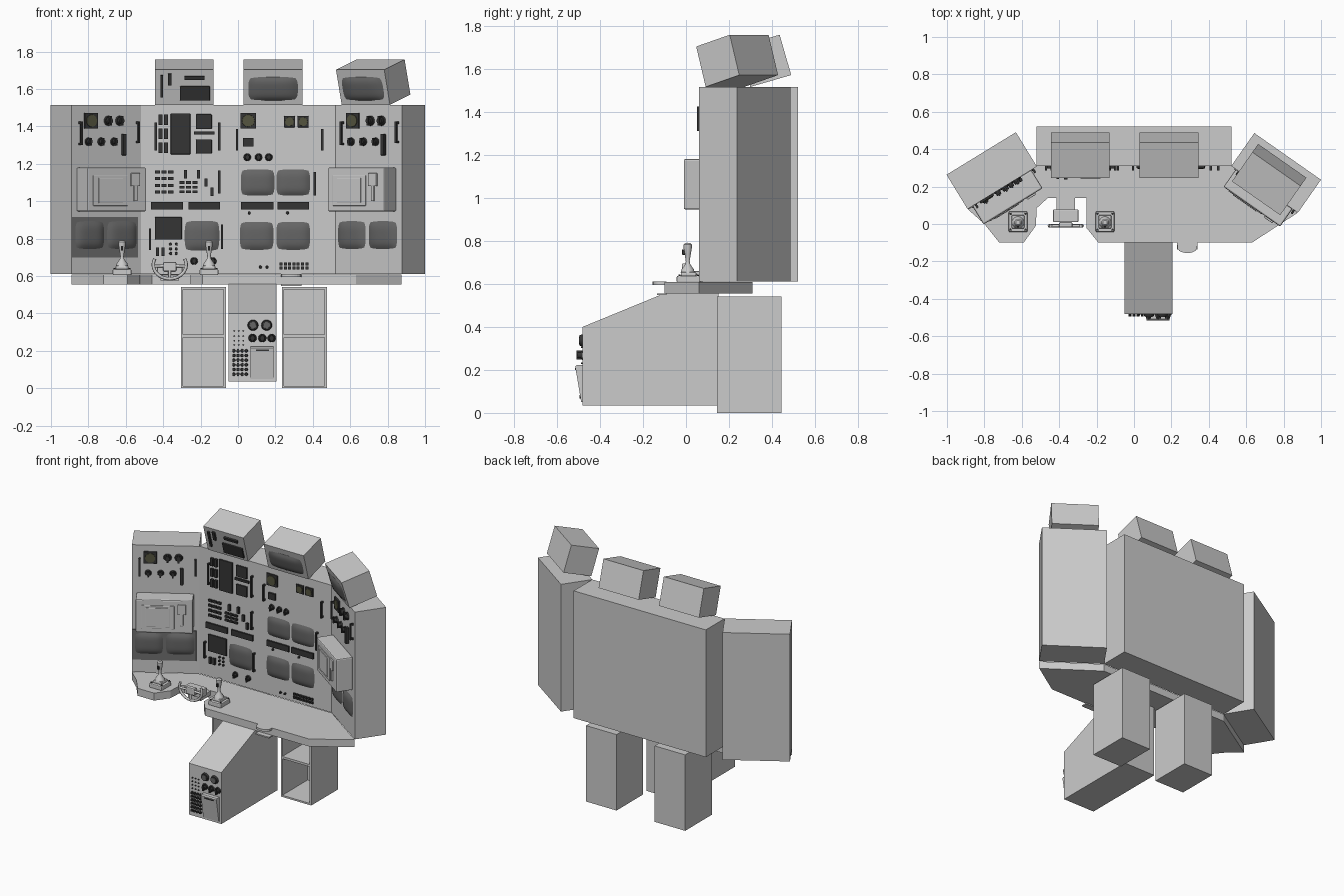
import bpy, bmesh, math
from math import radians, cos, sin, pi
from mathutils import Matrix, Vector

if "Cube" in bpy.data.objects:
    bpy.data.objects.remove(bpy.data.objects["Cube"])


def material(name, r, g, b):
    m = bpy.data.materials.new(name)
    m.diffuse_color = (r, g, b, 1)
    m.use_nodes = True
    m.node_tree.nodes["Principled BSDF"].inputs["Base Color"].default_value = m.diffuse_color
    return m


DARK = material("dark_plastic", .035, .035, .035)
GLASS = material("screen_glass", .13, .13, .13)
OLIVE = material("dial_olive", .09, .09, .05)
SHADE = material("shaded_plate", .16, .16, .16)


def finish(bm, name, mat=None, smooth=False, recalc=True):
    if recalc:
        bmesh.ops.recalc_face_normals(bm, faces=bm.faces)
    me = bpy.data.meshes.new(name)
    bm.to_mesh(me)
    bm.free()
    ob = bpy.data.objects.new(name, me)
    bpy.context.collection.objects.link(ob)
    if mat:
        me.materials.append(mat)
    if smooth:
        me.shade_smooth()
        me.set_sharp_from_angle(angle=radians(35))
    return ob


def frame(x, y, z=0, yaw=0, pitch=0):
    return Matrix.Translation((x, y, z)) @ Matrix.Rotation(radians(yaw), 4, 'Z') @ Matrix.Rotation(radians(pitch), 4, 'X')


def boxes(name, F, rects, d0, d1, mat=None, bevel=0):
    """Rects (u0, u1, z0, z1) on a panel face, reaching from depth d0 out to d1."""
    bm = bmesh.new()
    for u0, u1, z0, z1 in rects:
        M = F @ Matrix.Translation(((u0 + u1) / 2, -(d0 + d1) / 2, (z0 + z1) / 2)) @ Matrix.Diagonal((u1 - u0, d1 - d0, z1 - z0, 1))
        bmesh.ops.create_cube(bm, size=1, matrix=M)
    if bevel:
        bmesh.ops.bevel(bm, geom=bm.edges[:], offset=bevel, segments=2, profile=.5, affect='EDGES')
    return finish(bm, name, mat)


def pads(name, F, centres, w, h, d, mat=DARK, bevel=0):
    return boxes(name, F, [(u - w / 2, u + w / 2, z - h / 2, z + h / 2) for u, z in centres], 0, d, mat, bevel)


def discs(name, F, spots, r, d, mat=DARK, d0=0, taper=.85, seg=20):
    bm = bmesh.new()
    for u, z in spots:
        M = F @ Matrix.Translation((u, -(d0 + d) / 2, z)) @ Matrix.Rotation(pi / 2, 4, 'X')
        bmesh.ops.create_cone(bm, cap_ends=True, segments=seg, radius1=r, radius2=r * taper, depth=d - d0, matrix=M)
    return finish(bm, name, mat, True)


def knobs(name, F, spots, r):
    discs(name + "_skirt", F, spots, r, .008)
    discs(name + "_cap", F, spots, r * .7, .024)
    pads(name + "_grip", F, spots, r * .4, r * 1.9, .03)


def dials(name, F, spots, s):
    pads(name + "_bezel", F, spots, s, s, .012, DARK, .003)
    discs(name + "_face", F, spots, s * .4, .016, OLIVE, taper=.95, seg=28)


def handles(name, F, bars):
    boxes(name + "_grip", F, [(u - .006, u + .006, a, b) for u, a, b in bars], .014, .024, DARK)
    boxes(name + "_feet", F, [(u - .006, u + .006, e, e + .012) for u, a, b in bars for e in (a, b - .012)], 0, .015, DARK)


def screens(name, F, rects):
    """Bulged tube screens with barrel shaped edges."""
    bm = bmesh.new()
    for u0, u1, z0, z1 in rects:
        new = bmesh.ops.create_grid(bm, x_segments=12, y_segments=10, size=1)['verts']
        for v in new:
            a, b = v.co.x, v.co.y
            u = (u0 + u1) / 2 + a * (u1 - u0) / 2 * (1 - .1 * b ** 4)
            z = (z0 + z1) / 2 + b * (z1 - z0) / 2 * (1 - .1 * a ** 4)
            v.co = F @ Vector((u, -.002 - .016 * (1 - a ** 4) * (1 - b ** 4), z))
    finish(bm, name, GLASS, True, False)


def prism(name, pts, lo, hi, axis='Z', mat=None):
    bm = bmesh.new()
    put = (lambda p, h: (p[0], p[1], h)) if axis == 'Z' else (lambda p, h: (h, p[0], p[1]))
    f = bm.faces.new([bm.verts.new(put(p, lo)) for p in pts])
    top = bmesh.ops.extrude_face_region(bm, geom=[f])['geom']
    off = Vector((0, 0, hi - lo)) if axis == 'Z' else Vector((hi - lo, 0, 0))
    bmesh.ops.translate(bm, vec=off, verts=[g for g in top if isinstance(g, bmesh.types.BMVert)])
    return finish(bm, name, mat)


def lathe(name, x, y, profile, mat=None):
    bm = bmesh.new()
    vs = [bm.verts.new((x + r, y, z)) for r, z in profile]
    es = [bm.edges.new(p) for p in zip(vs, vs[1:])]
    bmesh.ops.spin(bm, geom=vs + es, cent=(x, y, 0), axis=(0, 0, 1), angle=2 * pi, steps=20, use_merge=True)
    bmesh.ops.remove_doubles(bm, verts=bm.verts, dist=.0003)
    return finish(bm, name, mat, True)


def tube(name, pts, r, mat=None):
    cu = bpy.data.curves.new(name, 'CURVE')
    cu.dimensions, cu.bevel_depth, cu.bevel_resolution, cu.use_fill_caps = '3D', r, 2, True
    s = cu.splines.new('POLY')
    s.points.add(len(pts) - 1)
    for p, c in zip(s.points, pts):
        p.co = (*c, 1)
    ob = bpy.data.objects.new(name, cu)
    bpy.context.collection.objects.link(ob)
    if mat:
        cu.materials.append(mat)


C = frame(0, .31)
WINGS = {"left": (-.89, .08, 31.5), "right": (.52, .31, -35)}

# main cabinet and its instruments
boxes("centre_cabinet", C, [(-.52, .52, .61, 1.515)], -.21, 0)
handles("centre_handle", C, [(-.44, 1.27, 1.42), (-.1, 1.27, 1.42), (-.005, 1.27, 1.385), (.45, 1.27, 1.385),
                             (-.47, .74, .855), (-.085, .745, .875), (.41, 1.03, 1.155), (-.1, 1.04, 1.165)])
boxes("dark_panel", C, [(-.36, -.255, 1.25, 1.47), (-.225, -.14, 1.385, 1.465), (-.225, -.14, 1.255, 1.33),
                        (-.445, -.3, .795, .915)], 0, .014, DARK, .004)
boxes("button_strip", C, [(-.465, -.295, .955, .995), (-.265, -.095, .955, .995), (.015, .19, .955, .995),
                          (.21, .38, .955, .995), (-.235, -.125, 1.357, 1.373)], 0, .012, DARK)
pads("tall_switch", C, [(u, z) for u in (-.415, -.385) for z in (1.435, 1.36, 1.285)], .02, .055, .016)
pads("flat_switch", C, [(u, z) for u in (-.43, -.395, -.36) for z in (1.155, 1.12, 1.085, 1.05)], .028, .016, .012)
pads("side_switch", C, [(u, z) for u in (-.3, -.265, -.23) for z in (1.1, 1.075, 1.05)], .026, .014, .012)
pads("upright_switch", C, [(-.28, 1.145), (-.21, 1.145), (-.17, 1.1), (-.14, 1.05), (-.43, .73), (-.4, .73)], .016, .045, .014)
pads("small_meter", C, [(.055, 1.315)], .055, .045, .014)
screens("centre_screen", C, [(.015, .195, 1.03, 1.17), (.205, .385, 1.03, 1.17), (.01, .19, .74, .89),
                             (.205, .385, .74, .89), (-.285, -.1, .735, .895)])
dials("large_dial", C, [(.055, 1.43)], .085)
dials("small_dial", C, [(.275, 1.425), (.348, 1.425)], .06)
knobs("centre_knob", C, [(.05, 1.235), (.11, 1.235), (.165, 1.235), (-.235, .68), (-.135, .68)], .02)
discs("lamp", C, [(.06, .937), (.265, .937), (.12, .648), (.155, .648)] +
      [(-.36 + .03 * i, .77 - .025 * j) for i in range(2) for j in range(3)], .008, .012, seg=10)
pads("key", C, [(.23 + .023 * i, z) for i in range(7) for z in (.642, .665)], .016, .016, .01)

# angled side cabinets, sharing one layout
for side, (x, y, yaw) in WINGS.items():
    W = frame(x, y, 0, yaw)
    boxes(side + "_wing_cabinet", W, [(0, .435, .61, 1.515)], -.215, 0)
    handles(side + "_wing_handle", W, [(.05, 1.3, 1.425), (.41, 1.31, 1.425)])
    boxes(side + "_wing_lever", W, [(.31, .332, 1.245, 1.36)], 0, .025, DARK, .004)
    dials(side + "_wing_dial", W, [(.118, 1.43)], .085)
    knobs(side + "_wing_upper_knob", W, [(.23, 1.43), (.302, 1.43)], .027)
    knobs(side + "_wing_lower_knob", W, [(.105, 1.318), (.185, 1.318), (.265, 1.318)], .022)
    boxes(side + "_console_box", W, [(.03, .4, .945, 1.18)], 0, .115, None, .008)
    boxes(side + "_console_screen_frame", W, [(.065, .28, .975, 1.14)], .11, .119, None, .003)
    boxes(side + "_console_window", W, [(.095, .25, .99, 1.125)], .115, .123, None, .003)
    boxes(side + "_console_strip", W, [(.3, .355, 1.08, 1.15), (.318, .338, 1.0, 1.085)], .11, .125, None, .003)
    if side == "left":
        boxes("left_screen_plate", W, [(.002, .415, .7, .915)], 0, .004, SHADE)
        W = W @ Matrix.Translation((0, -.004, 0))
    screens(side + "_wing_screen", W, [(.02, .2, .745, .893), (.22, .405, .745, .893)])

# tilted monitor boxes on top
rx, ry, ryaw = WINGS["right"]
for name, base in (("left", frame(-.445, .31)), ("middle", frame(.03, .31)),
                   ("right", frame(rx, ry, 0, ryaw) @ Matrix.Translation((.05, 0, 0)))):
    T = base @ frame(0, -.065, 1.703, 0, 16)
    boxes(name + "_top_monitor", T, [(0, .315, -.195, 0)], -.198, 0)
    if name == "left":
        boxes("top_monitor_slots", T, [(.03, .045, -.15, -.03), (.07, .09, -.085, -.02), (.16, .265, -.055, -.035)], 0, .012, DARK)
        boxes("top_monitor_display", T, [(.135, .295, -.17, -.09)], 0, .012, DARK, .004)
    else:
        screens(name + "_top_screen", T, [(.025, .29, -.17, -.04)])

# desk with cut-out and front tab
prism("desk", [(-.89, .08), (-.8, 0), (-.72, -.1), (-.59, -.1), (-.525, -.01), (-.52, .085), (-.46, .14), (-.255, .14),
               (-.255, -.02), (-.19, -.1), (.63, -.1), (.875, .06), (.52, .31), (-.52, .31)], .555, .608)
tab = [(.285 + .054 * cos(a), -.11 - .045 * abs(sin(a)) ** .6) for a in [pi + i * pi / 10 for i in range(11)]]
prism("desk_tab", tab + [(.339, -.09), (.231, -.09)], .595, .61)
prism("desk_tab_lower", [(.231, -.09), (.231, -.135), (.339, -.135), (.339, -.09)], .547, .556)

# open storage pedestals
for side, x in (("left", -.305), ("right", .235)):
    P = frame(x, .145)
    boxes(side + "_pedestal_walls", P, [(0, .012, 0, .54), (.228, .24, 0, .54), (.012, .228, 0, .012),
                                        (.012, .228, .528, .54), (.012, .228, .272, .288)], -.3, 0)
    boxes(side + "_pedestal_back", P, [(.012, .228, .012, .528)], -.3, -.285)

# centre console with sloping top
prism("centre_console", [(-.48, .035), (-.48, .4), (-.1, .556), (.15, .556), (.15, .035)], -.05, .205, 'X')
F = frame(0, -.48)
discs("console_gauge", F, [(.08, .337), (.153, .337)], .029, .014)
discs("console_gauge_face", F, [(.08, .337), (.153, .337)], .021, .017, GLASS)
knobs("console_knob", F, [(.078, .268), (.13, .268), (.18, .268)], .022)
discs("console_key", F, [(-.022 + .022 * i, .2 - .025 * j) for i in range(4) for j in range(6)], .009, .014, seg=10)
discs("console_lamp", F, [(-.02 + .024 * i, .305 - .025 * j) for i in range(3) for j in range(4)], .004, .008, seg=8)
prism("console_hatch", [(-.478, .05), (-.487, .05), (-.515, .215), (-.508, .222), (-.478, .222)], .068, .19, 'X')
boxes("hatch_slot", F, [(.095, .165, .2, .208)], .02, .037, DARK)

# joysticks
for side, x in (("left", -.62), ("right", -.155)):
    J = frame(x, .012)
    boxes(side + "_stick_base", J, [(-.05, .05, .605, .637)], -.055, .055, None, .006)
    boxes(side + "_stick_plate", J, [(-.034, .034, .635, .655)], -.036, .036, None, .006)
    lathe(side + "_stick", x, .008, [(0, .65), (.033, .652), (.028, .668), (.012, .69), (.009, .705), (.014, .735),
                                     (.019, .765), (.02, .782), (.012, .79), (0, .791)])
    boxes(side + "_stick_trigger", J, [(-.006, .006, .735, .76)], .012, .03, DARK, .002)
    discs(side + "_stick_bolt", J @ Matrix.Translation((0, 0, .637)) @ Matrix.Rotation(-pi / 2, 4, 'X'),
          [(a, b) for a in (-.04, .04) for b in (-.042, .042)], .006, .006, DARK, seg=10)

# control wheel set in the desk cut-out
cx, cz = -.365, .66
arc = [(cx + .088 * cos(a), -.01, cz + .075 * sin(a)) for a in [radians(155 + i * 230 / 24) for i in range(25)]]
tube("control_wheel_rim", arc, .009)
boxes("control_wheel_hub", frame(cx, 0), [(-.035, .035, .625, .675)], -.01, .018, None, .006)
tube("control_wheel_spokes", [(cx - .085, -.01, .652), (cx, -.01, .655), (cx + .085, -.01, .652)], .008)
tube("control_wheel_lower_spoke", [(cx, -.01, .65), (cx, -.01, .588)], .008)
boxes("control_wheel_mount", frame(cx, 0), [(-.068, .068, .605, .66)], -.078, -.01, None, .006)
boxes("control_wheel_bracket", frame(cx, 0), [(-.05, .05, .575, .606)], -.15, -.03)
